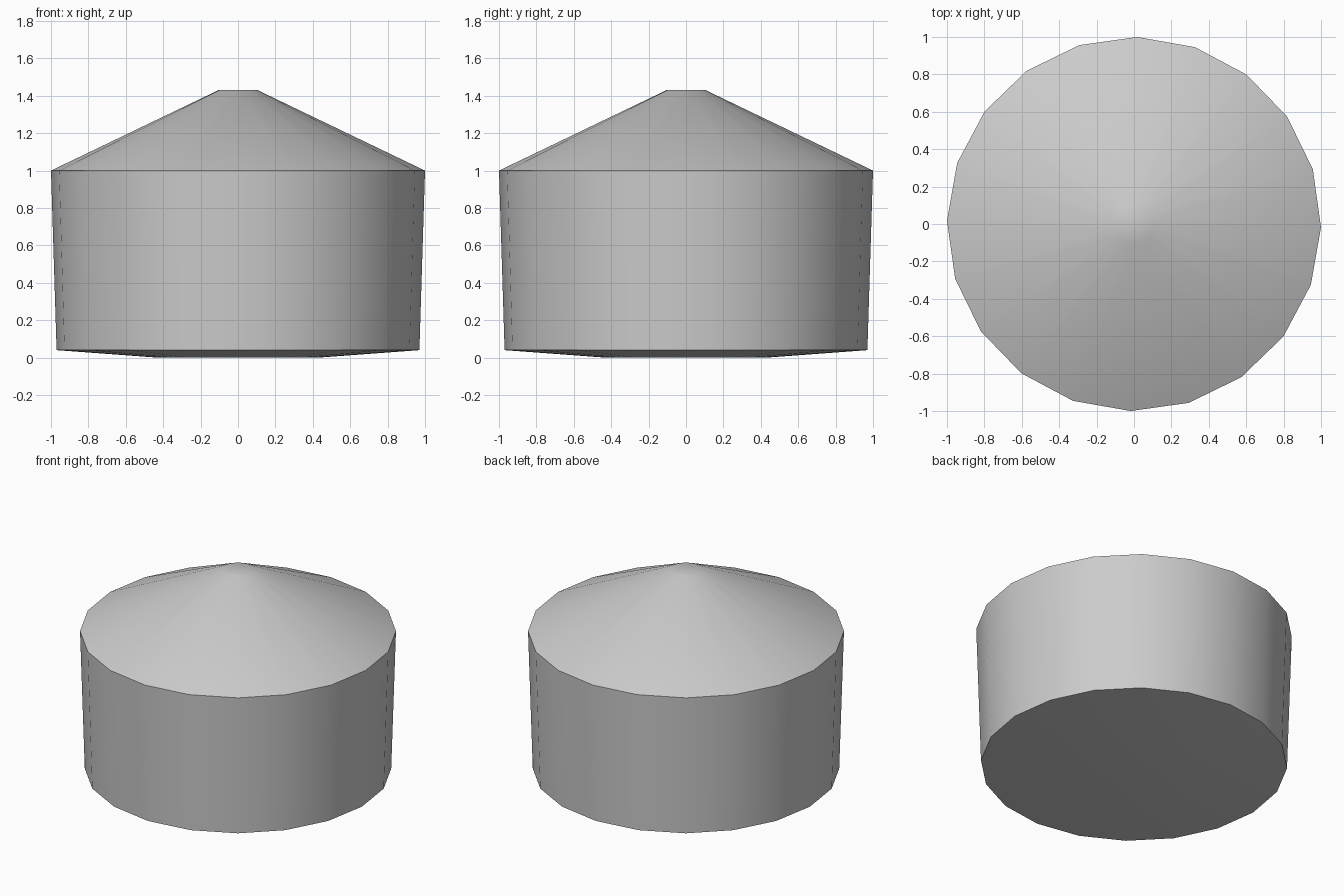
import bpy, bmesh
from math import cos, sin, pi, radians

cube = bpy.data.objects.get("Cube")
if cube:
    bpy.data.objects.remove(cube, do_unlink=True)

SIDES = 20
PHASE = radians(-1)

# One plain grey for the whole body
grey = bpy.data.materials.new("light grey")
grey.use_nodes = True
colour = (0.6, 0.6, 0.6, 1)
grey.diffuse_color = colour
grey.node_tree.nodes["Principled BSDF"].inputs["Base Color"].default_value = colour


def lathe(name, profile, material):
    """Turn (radius, height) points into a capped faceted solid."""
    bm = bmesh.new()
    rings = []
    for r, z in profile:
        angles = [PHASE + 2 * pi * i / SIDES for i in range(SIDES)]
        rings.append([bm.verts.new((r * cos(a), r * sin(a), z)) for a in angles])
    for low, high in zip(rings, rings[1:]):
        for i in range(SIDES):
            j = (i + 1) % SIDES
            bm.faces.new((low[i], low[j], high[j], high[i]))
    bm.faces.new(rings[0][::-1])
    bm.faces.new(rings[-1])
    mesh = bpy.data.meshes.new(name)
    bm.to_mesh(mesh)
    bm.free()
    mesh.materials.append(material)
    obj = bpy.data.objects.new(name, mesh)
    bpy.context.collection.objects.link(obj)
    return obj


# Shallow base, slightly flared wall and conical roof with a small flat top
body = lathe("tank_body", [(0.43, 0), (0.97, 0.04), (1, 1), (0.105, 1.43)], grey)

bpy.ops.object.select_all(action='DESELECT')
body.select_set(True)
bpy.context.view_layer.objects.active = body
bpy.ops.object.shade_smooth_by_angle(angle=radians(30))
